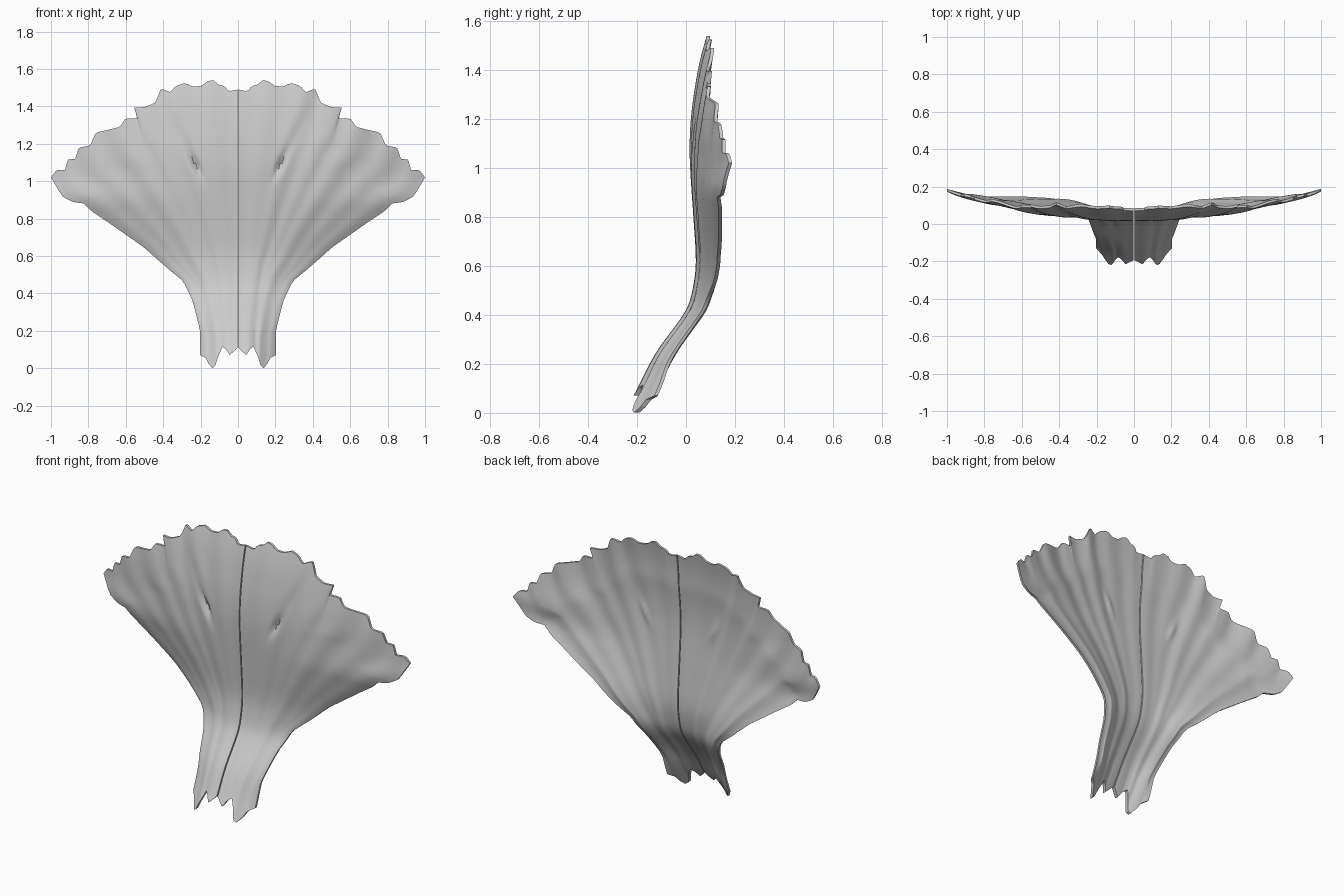
import bpy, bmesh, math
from mathutils import Vector

if "Cube" in bpy.data.objects:
    bpy.data.objects.remove(bpy.data.objects["Cube"])

NU, NV = 72, 44          # columns across one half, rows from stem to rim
GAP = 0.003              # half width of the slit between the halves

# Outlines of one half, seen from the front (x, z)
RIM = [(0, 1.49), (.05, 1.48), (.07, 1.51), (.10, 1.515), (.13, 1.54), (.16, 1.535), (.19, 1.51),
       (.24, 1.505), (.28, 1.525), (.33, 1.51), (.36, 1.475), (.41, 1.495), (.44, 1.42), (.50, 1.395),
       (.555, 1.395), (.535, 1.335), (.60, 1.335), (.63, 1.29), (.69, 1.275), (.76, 1.26), (.79, 1.19),
       (.85, 1.18), (.87, 1.12), (.91, 1.115), (.925, 1.06), (.97, 1.06), (1.0, 1.02)]
SIDE = [(.2, .07), (.2, .2), (.24, .36), (.29, .465), (.37, .53), (.45, .60), (.50, .645), (.60, .715),
        (.70, .785), (.79, .845), (.82, .88), (.89, .89), (.94, .92), (.97, .97), (1.0, 1.02)]
FOOT = [(0, .11), (.025, .085), (.042, .07), (.06, .10), (.08, .115), (.10, .07), (.12, .012), (.135, 0),
        (.155, .025), (.17, .055), (.2, .07)]
# Depth along the centre line (z, y) and sideways curl strength (z, c)
DEPTH = [(-.05, -.29), (.1, -.2), (.25, -.12), (.42, 0), (.52, .03), (.62, .04), (.8, .03), (1.05, .015),
         (1.2, .02), (1.35, .04), (1.45, .06), (1.54, .085)]
CURL = [(-.05, 2.6), (.1, 2.1), (.25, 1.5), (.42, .9), (.6, .42), (.86, .16), (1.05, .16), (1.3, .15), (1.55, .15)]


def table(pts, z):
    """Smooth lookup with Catmull-Rom between the points."""
    z = min(max(z, pts[0][0]), pts[-1][0])
    i = max(k for k in range(len(pts) - 1) if pts[k][0] <= z)
    (x0, a), (x1, b) = pts[i], pts[i + 1]
    slope = lambda k: ((pts[min(k + 1, len(pts) - 1)][1] - pts[max(k - 1, 0)][1]) /
                       (pts[min(k + 1, len(pts) - 1)][0] - pts[max(k - 1, 0)][0]))
    h = x1 - x0
    t = (z - x0) / h
    return ((2*t**3 - 3*t*t + 1)*a + (t**3 - 2*t*t + t)*h*slope(i) +
            (3*t*t - 2*t**3)*b + (t**3 - t*t)*h*slope(i + 1))


def resample(pts, n):
    """n + 1 points evenly spaced along a polyline."""
    p = [Vector(q) for q in pts]
    d = [0]
    for a, b in zip(p, p[1:]):
        d.append(d[-1] + (b - a).length)
    out = []
    for k in range(n + 1):
        s = d[-1] * k / n
        i = min(max(j for j in range(len(d)) if d[j] <= s + 1e-9), len(p) - 2)
        out.append(p[i].lerp(p[i + 1], (s - d[i]) / (d[i + 1] - d[i])))
    return out


def relaxed(p, rounds):
    """Outline without its teeth, ends kept."""
    for _ in range(rounds):
        p = [p[0]] + [(a + b * 2 + c) / 4 for a, b, c in zip(p, p[1:], p[2:])] + [p[-1]]
    return p


rim, side, foot = resample(RIM, NU), resample(SIDE, NV), resample(FOOT, NU)
rim_s, foot_s = relaxed(rim, 60), relaxed(foot, 120)
centre = resample([FOOT[0], RIM[0]], NV)


def outline_point(i, j):
    """Patch spanned by the four borders; the teeth fade out inward."""
    u, v = i / NU, j / NV
    p = centre[j].lerp(side[j], u) + foot_s[i].lerp(rim_s[i], v)
    p -= foot[0].lerp(foot[-1], u).lerp(rim[0].lerp(rim[-1], u), v)
    return p + (rim[i] - rim_s[i]) * v**9 + (foot[i] - foot_s[i]) * (1 - v)**9


def surface(i, j):
    """Front and back depth at a grid point."""
    u, v = i / NU, j / NV
    x, z = outline_point(i, j)
    y = table(DEPTH, z) + table(CURL, z) * x * x
    # radial ridges that grow towards the rim, on both faces
    fade = math.sin(math.pi * u) ** .5 if 0 < u < 1 else 0
    y += .006 * fade * v * v * math.sin(u * 38) + .003 * fade * math.sin(u * 17 + 1)
    # slanted slot-like pit running up and outward
    dx, dz = x - .225, z - 1.09
    along, across = dx * .45 + dz * .89, dx * .89 - dz * .45
    pit = math.exp(-(along / .06)**2 - (across / .016)**2)
    groove = math.exp(-((along - .15) / .16)**2 - (across / .03)**2)
    edge = min(1, 7 * (1 - u), 7 * (1 - v), 6 * v + .35)
    thick = .014 + .022 * edge
    return x, z, y + .026 * pit + .008 * groove, y + thick + .012 * pit


def build_half(name, sign, mat):
    bm = bmesh.new()
    front, back = {}, {}
    for i in range(NU + 1):
        for j in range(NV + 1):
            x, z, yf, yb = surface(i, j)
            x = max(x, 0) * (1 - GAP) + GAP
            front[i, j] = bm.verts.new((sign * x, yf, z))
            back[i, j] = bm.verts.new((sign * x, yb, z))
    for i in range(NU):
        for j in range(NV):
            q = [(i, j), (i + 1, j), (i + 1, j + 1), (i, j + 1)]
            bm.faces.new([front[k] for k in q])
            bm.faces.new([back[k] for k in reversed(q)])
    # walls around the border
    loop = ([(i, 0) for i in range(NU)] + [(NU, j) for j in range(NV)] +
            [(i, NV) for i in range(NU, 0, -1)] + [(0, j) for j in range(NV, 0, -1)])
    for a, b in zip(loop, loop[1:] + loop[:1]):
        bm.faces.new([front[b], front[a], back[a], back[b]])
    bmesh.ops.recalc_face_normals(bm, faces=bm.faces)
    mesh = bpy.data.meshes.new(name)
    bm.to_mesh(mesh)
    bm.free()
    mesh.materials.append(mat)
    ob = bpy.data.objects.new(name, mesh)
    bpy.context.collection.objects.link(ob)
    bpy.ops.object.select_all(action='DESELECT')
    ob.select_set(True)
    bpy.context.view_layer.objects.active = ob
    bpy.ops.object.shade_smooth_by_angle(angle=math.radians(40))


grey = bpy.data.materials.new("plain_grey")
grey.diffuse_color = (.6, .6, .6, 1)
grey.use_nodes = True
grey.node_tree.nodes["Principled BSDF"].inputs["Base Color"].default_value = grey.diffuse_color

# Two mirrored halves of the fan
build_half("fan_half_right", 1, grey)
build_half("fan_half_left", -1, grey)
